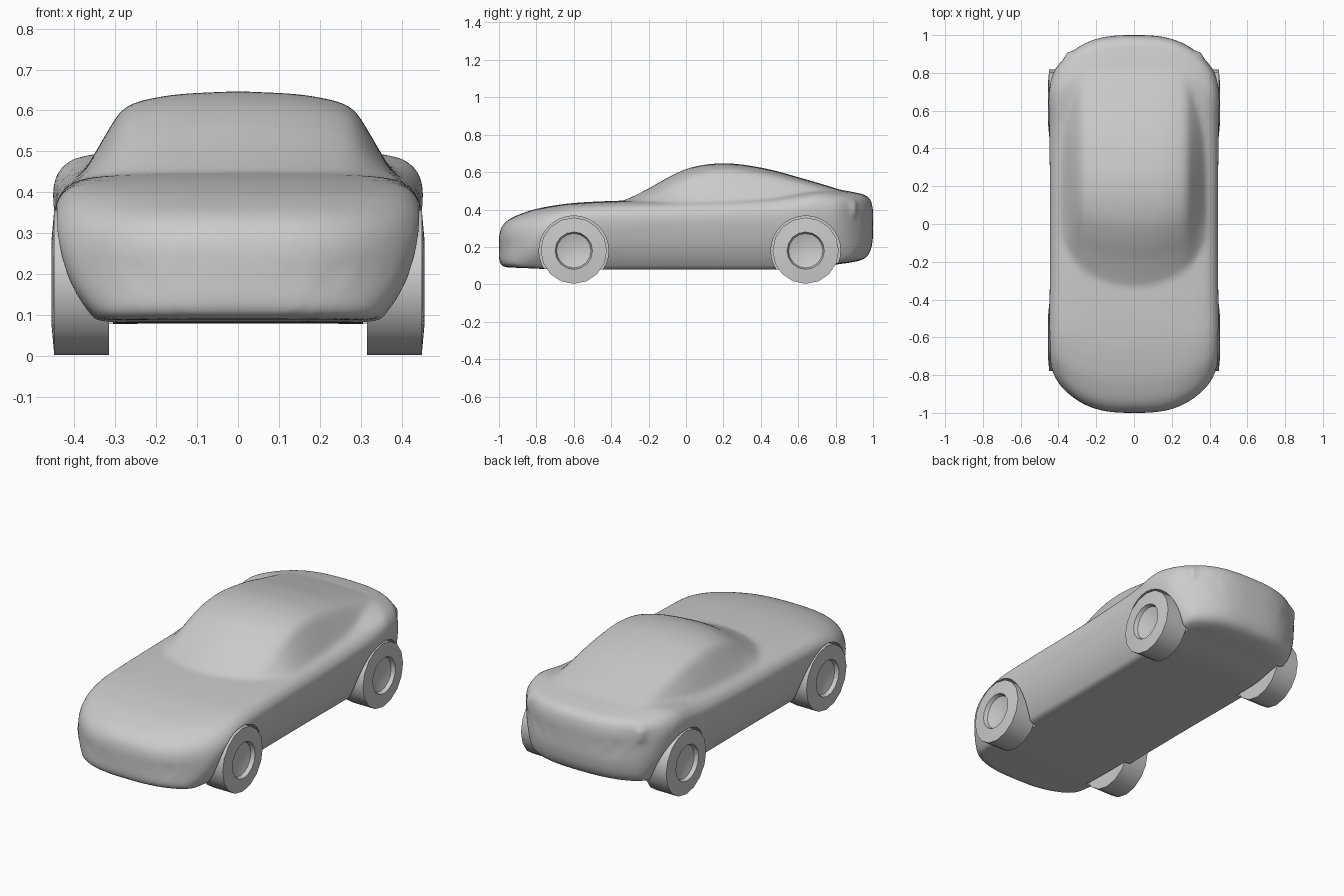
import bpy, bmesh, math
from mathutils import Vector

if "Cube" in bpy.data.objects:
    bpy.data.objects.remove(bpy.data.objects["Cube"])


def spline(pts, n):
    """Catmull-Rom through points, n steps per span."""
    p = [Vector(q) for q in pts]
    p = [2 * p[0] - p[1]] + p + [2 * p[-1] - p[-2]]
    out = []
    for i in range(1, len(p) - 2):
        a, b, c, d = p[i - 1:i + 3]
        for k in range(n):
            t = k / n
            out.append(0.5 * (2 * b + (c - a) * t + (2 * a - 5 * b + 4 * c - d) * t * t
                              + (3 * b - a - 3 * c + d) * t ** 3))
    out.append(p[-2])
    return out


def loft(bm, stations, section, bend):
    """Skin mirrored cross-sections along y; ends are closed by shrinking rings."""
    st = [(s, 1.0) for s in spline(stations, 5)]
    shrink = (0.01, 0.25, 0.5, 0.75, 0.9)
    st = [(st[0][0], k) for k in shrink] + st + [(st[-1][0], k) for k in reversed(shrink)]
    rings = []
    for (y, w, zb, zt), k in st:
        half = section(w, zb, zt)
        pts = half + [(-x, z) for x, z in reversed(half[1:-1])]
        zm = (zb + zt) / 2
        rings.append([bm.verts.new((x * k, bend(x * k, y), zm + (z - zm) * k)) for x, z in pts])
    n = len(rings[0])
    for a, b in zip(rings, rings[1:]):
        for i in range(n):
            j = (i + 1) % n
            bm.faces.new((a[i], a[j], b[j], b[i]))
    bm.faces.new(rings[0])
    bm.faces.new(rings[-1])


def finish(bm, name):
    bmesh.ops.recalc_face_normals(bm, faces=bm.faces)
    me = bpy.data.meshes.new(name)
    bm.to_mesh(me)
    bm.free()
    ob = bpy.data.objects.new(name, me)
    bpy.context.collection.objects.link(ob)
    return ob


def shade(ob, deg):
    bpy.ops.object.select_all(action='DESELECT')
    ob.select_set(True)
    bpy.context.view_layer.objects.active = ob
    bpy.ops.object.shade_smooth_by_angle(angle=math.radians(deg))


def lathe(name, profile, x_sign, y, z, sides):
    """Spin an (x, radius) profile around a wheel axle."""
    bm = bmesh.new()
    rings = [[bm.verts.new((x_sign * x, y + r * math.cos(2 * math.pi * i / sides),
                            z + r * math.sin(2 * math.pi * i / sides)))
              for i in range(sides)] for x, r in profile]
    for a, b in zip(rings, rings[1:]):
        for i in range(sides):
            j = (i + 1) % sides
            bm.faces.new((a[i], a[j], b[j], b[i]))
    bmesh.ops.remove_doubles(bm, verts=bm.verts, dist=1e-5)
    return finish(bm, name)


# Lower body cross-section: (width fraction, height fraction)
def body_section(w, zb, zt):
    f = [(0, 0), (.4, 0), (.74, .0), (.80, .05), (.88, .2), (.955, .43), (1, .72),
         (.965, .87), (.84, .955), (.5, .99), (0, 1)]
    return [(max(0, p.x) * w, zb + p.y * (zt - zb)) for p in spline(f, 3)]


# Cabin cross-section
def cabin_section(w, zb, zt):
    f = [(0, 0), (.92, .23), (.80, .6), (.73, .78), (.63, .88), (.38, .965), (0, 1)]
    up = spline([(1, 0)] + f[1:], 3)
    return [(0, zb - .06), (w, zb - .06)] + [(max(0, p.x) * w, zb + p.y * (zt - zb)) for p in up]


# Bowed nose and tail in plan
def body_bend(x, y):
    f = max(0, (abs(y) - .55) / .45)
    return y - math.copysign(.18 * f * (abs(x) / .42) ** 3, y)


# Curved windscreen in plan
def cabin_bend(x, y):
    return y + .14 * (x / .36) ** 2 * min(1, max(0, (.3 - y) / .6))


body_stations = [(-1, .39, .125, .26), (-.987, .415, .10, .305), (-.95, .435, .09, .345),
                 (-.88, .445, .088, .378), (-.78, .45, .083, .408), (-.6, .45, .08, .435),
                 (-.33, .447, .08, .448), (0, .445, .08, .455), (.4, .448, .08, .47),
                 (.65, .452, .082, .497), (.8, .452, .105, .507), (.91, .445, .122, .49),
                 (.965, .435, .145, .474), (.99, .42, .19, .445), (1, .40, .25, .40)]
cabin_stations = [(-.40, .37, .41, .42), (-.31, .38, .42, .458), (-.2, .39, .43, .513),
                  (-.1, .39, .43, .57), (0, .39, .43, .616), (.1, .39, .43, .64),
                  (.2, .39, .43, .647), (.3, .39, .43, .641), (.45, .39, .43, .614),
                  (.6, .385, .43, .573), (.8, .38, .43, .514), (.91, .36, .43, .475)]

bm = bmesh.new()
loft(bm, body_stations, body_section, body_bend)
loft(bm, cabin_stations, cabin_section, cabin_bend)
body = finish(bm, "car_body")

# Fuse and blend the cabin into the body
rm = body.modifiers.new("fuse", 'REMESH')
rm.mode = 'VOXEL'
rm.voxel_size = .013
sm = body.modifiers.new("blend", 'SMOOTH')
sm.factor = .5
sm.iterations = 10

# Wheels and wheel arches
tyre = [(.315, 0), (.315, .177), (.449, .177), (.456, .10), (.435, .092), (.405, 0)]
arch = [(.305, 0), (.305, .186), (.6, .186), (.6, 0)]
for end, y in (("front", -.6), ("rear", .64)):
    for side, s in (("left", 1), ("right", -1)):
        wheel = lathe(f"{end}_{side}_wheel", tyre, s, y, .18, 16)
        shade(wheel, 40)
        cutter = lathe(f"{end}_{side}_arch_cutter", arch, s, y, .18, 32)
        cutter.hide_render = True
        cutter.hide_set(True)
        b = body.modifiers.new("arch", 'BOOLEAN')
        b.operation = 'DIFFERENCE'
        b.object = cutter
        b.solver = 'EXACT'

# Bake the body and shade it smooth
deps = bpy.context.evaluated_depsgraph_get()
baked = bpy.data.meshes.new_from_object(body.evaluated_get(deps))
body.modifiers.clear()
body.data = baked
for ob in [o for o in bpy.data.objects if o.name.endswith("cutter")]:
    bpy.data.objects.remove(ob)
shade(body, 45)
